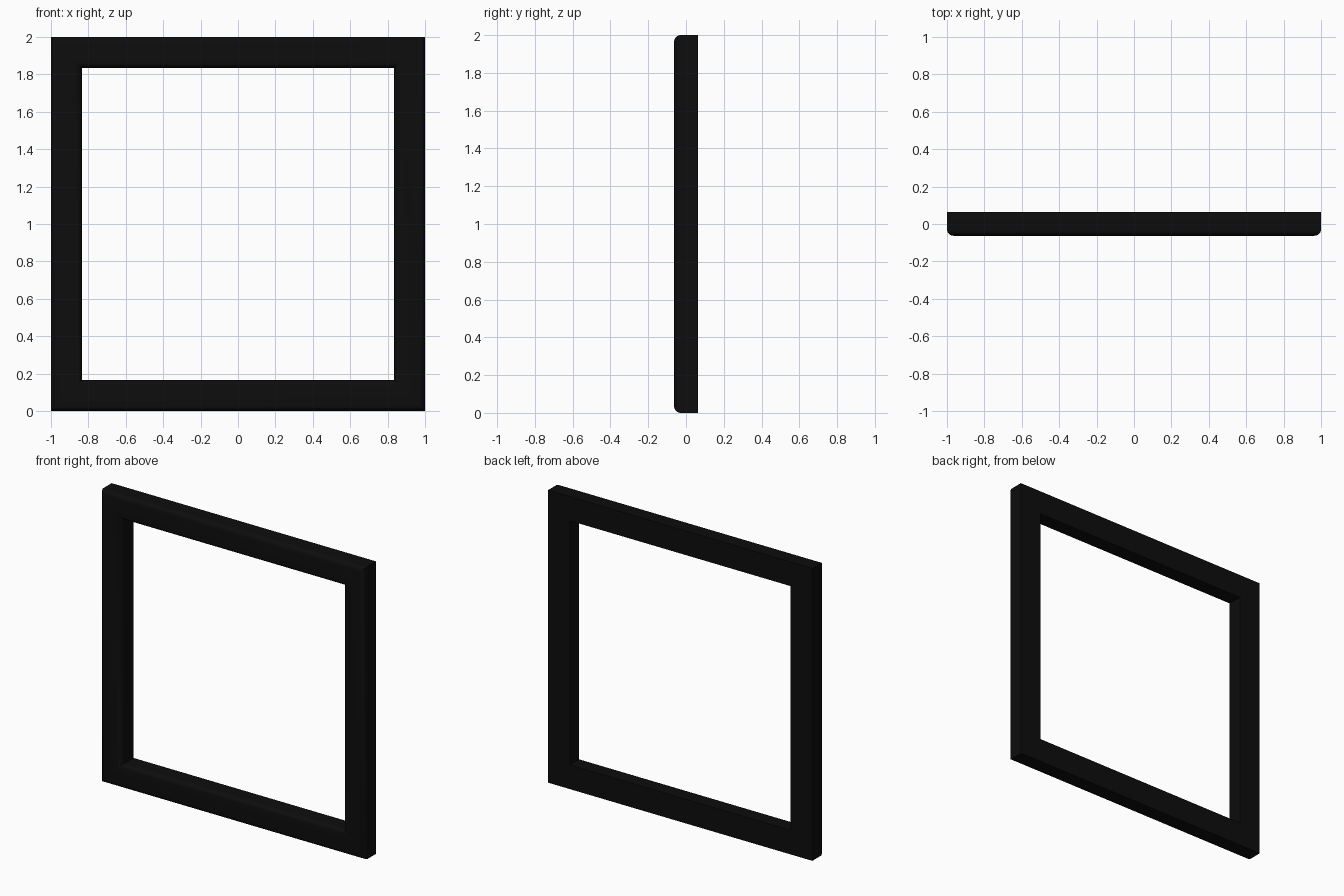
import bpy, bmesh, math

if "Cube" in bpy.data.objects:
    bpy.data.objects.remove(bpy.data.objects["Cube"])

HALF = 1.0      # half of the outer size
WIDTH = 0.165   # moulding width
DEPTH = 0.063   # half thickness
R = 0.035       # rounding of the front edges
STEPS = 6

# Moulding cross-section as (inset from outer edge, y): square back, rounded front
profile = [(0, DEPTH)]
for cx, start in ((R, 180), (WIDTH - R, 270)):
    for i in range(STEPS + 1):
        a = math.radians(start + 90 * i / STEPS)
        profile.append((cx + R * math.cos(a), -DEPTH + R + R * math.sin(a)))
profile.append((WIDTH, DEPTH))

# Sweep the section round four mitred corners
bm = bmesh.new()
rings = []
for sx, sz in ((-1, -1), (1, -1), (1, 1), (-1, 1)):
    rings.append([bm.verts.new((sx * (HALF - d), y, HALF + sz * (HALF - d)))
                  for d, y in profile])
n = len(profile)
for k in range(4):
    a, b = rings[k], rings[(k + 1) % 4]
    for i in range(n):
        j = (i + 1) % n
        bm.faces.new((a[i], a[j], b[j], b[i]))
bmesh.ops.recalc_face_normals(bm, faces=bm.faces[:])

mesh = bpy.data.meshes.new("picture_frame")
bm.to_mesh(mesh)
bm.free()
frame = bpy.data.objects.new("picture_frame", mesh)
bpy.context.collection.objects.link(frame)

# Black finish
black = bpy.data.materials.new("black_finish")
black.diffuse_color = (0.004, 0.004, 0.004, 1)
black.use_nodes = True
black.node_tree.nodes["Principled BSDF"].inputs["Base Color"].default_value = black.diffuse_color
mesh.materials.append(black)

# Smooth rounded edges, crisp mitres and back
bpy.context.view_layer.objects.active = frame
frame.select_set(True)
bpy.ops.object.shade_smooth_by_angle(angle=math.radians(35))
